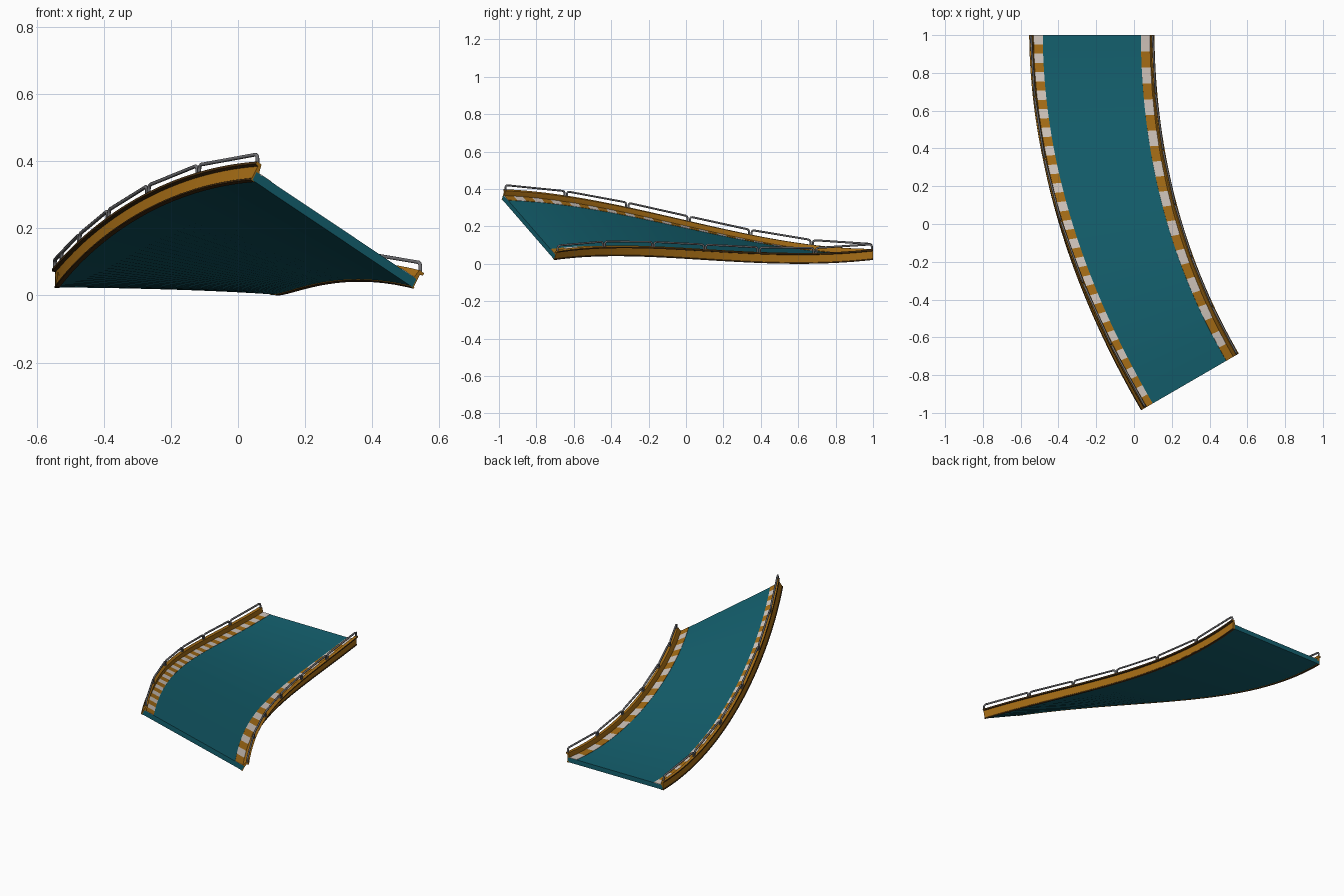
import bpy, bmesh, math
from mathutils import Vector

if "Cube" in bpy.data.objects:
    bpy.data.objects.remove(bpy.data.objects["Cube"])


def material(name, rgb):
    m = bpy.data.materials.new(name)
    m.diffuse_color = (*rgb, 1)
    m.use_nodes = True
    m.node_tree.nodes["Principled BSDF"].inputs["Base Color"].default_value = m.diffuse_color
    return m


TEAL = material("teal", (0.007, 0.12, 0.16))
ORANGE = material("orange", (0.40, 0.16, 0.008))
DARK = material("dark_trim", (0.07, 0.03, 0.006))
WHITE = material("white", (0.66, 0.58, 0.52))
GREY = material("rail_grey", (0.16, 0.16, 0.17))


# Plan curves and heights of the two lower edges
def bezier(a, b, c, t):
    return a * (1 - t) ** 2 + 2 * b * t * (1 - t) + c * t * t


def outer_edge(t):
    z = 0.022 + 0.322 * (3 * t * t - 2 * t ** 3 + 0.3 * (t ** 3 - t * t))
    return Vector((bezier(-0.545, -0.545, 0.039, t), bezier(1, 0.02, -0.985, t), z))


def inner_edge(t):
    z = 0.021 + 0.43 * t * (1 - t) * (t - 0.5)
    return Vector((bezier(0.098, 0.098, 0.522, t), bezier(1, 0.05, -0.705, t), z))


def at(side, t, u, n):
    """Point u inward from an edge and n above the banked underside."""
    o, i = outer_edge(t), inner_edge(t)
    across = (i - o).normalized()
    normal = Vector((across.y, -across.x, 0)).normalized().cross(across)
    return (o + across * u if side == "outer" else i - across * u) + normal * n


def loft(name, profile, mats, segments=44, smooth=True, pick=None):
    """Sweep a closed (side, u, n) profile; pick(step, edge) gives the material slot."""
    bm = bmesh.new()
    rings = [[bm.verts.new(at(s, k / segments, u, n)) for s, u, n in profile]
             for k in range(segments + 1)]
    count = len(profile)
    for k in range(segments):
        for j in range(count):
            q = (j + 1) % count
            f = bm.faces.new((rings[k][j], rings[k][q], rings[k + 1][q], rings[k + 1][j]))
            f.material_index = pick(k, j) if pick else 0
    bm.faces.new(rings[0])
    bm.faces.new(rings[-1])
    bmesh.ops.recalc_face_normals(bm, faces=bm.faces)
    me = bpy.data.meshes.new(name)
    bm.to_mesh(me)
    bm.free()
    ob = bpy.data.objects.new(name, me)
    bpy.context.collection.objects.link(ob)
    for m in mats:
        me.materials.append(m)
    if smooth:
        bpy.ops.object.select_all(action='DESELECT')
        ob.select_set(True)
        bpy.context.view_layer.objects.active = ob
        bpy.ops.object.shade_smooth_by_angle(angle=math.radians(25))
    return ob


# Banked road slab
loft("road_deck", [("outer", 0.004, 0.002), ("inner", 0.004, 0.002),
                   ("inner", 0.004, 0.03), ("outer", 0.004, 0.03)], [TEAL])

# Side barrier section: wall with a small foot and an outward lip
SECTION = [(0.012, 0), (-0.002, 0), (-0.002, 0.005), (0, 0.007), (0, 0.047), (-0.010, 0.050),
           (-0.010, 0.058), (0.008, 0.058), (0.014, 0.031)]

for side, stripes in (("outer", 40), ("inner", 22)):
    loft(side + "_barrier", [(side, u, n) for u, n in SECTION], [ORANGE, DARK],
         pick=lambda k, j: 1 if j in (0, 1, 2, 4, 5) else 0)

    # Striped kerb lying on the road
    loft(side + "_kerb", [(side, 0.012, 0.028), (side, 0.062, 0.028),
                          (side, 0.062, 0.032), (side, 0.012, 0.032)],
         [WHITE, ORANGE], segments=stripes * 2, pick=lambda k, j: (k // 2) % 2)

    # Six hoop-shaped handrail lengths
    cu = bpy.data.curves.new(side + "_handrail", 'CURVE')
    cu.dimensions = '3D'
    cu.bevel_depth = 0.0055
    cu.bevel_resolution = 2
    cu.use_fill_caps = True
    up = Vector((0, 0, 0.029))
    for k in range(6):
        a = at(side, (k + 0.02) / 6, -0.001, 0.055)
        b = at(side, (k + 0.98) / 6, -0.001, 0.055)
        d = (b - a).normalized() * 0.012
        pts = [a, a + up * 0.6, a + up * 0.88 + d * 0.3, a + up + d,
               b + up - d, b + up * 0.88 - d * 0.3, b + up * 0.6, b]
        sp = cu.splines.new('POLY')
        sp.points.add(len(pts) - 1)
        for p, co in zip(sp.points, pts):
            p.co = (*co, 1)
        sp.use_smooth = True
    cu.materials.append(GREY)
    rail = bpy.data.objects.new(side + "_handrail", cu)
    bpy.context.collection.objects.link(rail)
    bpy.ops.object.select_all(action='DESELECT')
    rail.select_set(True)
    bpy.context.view_layer.objects.active = rail
    bpy.ops.object.convert(target='MESH')
